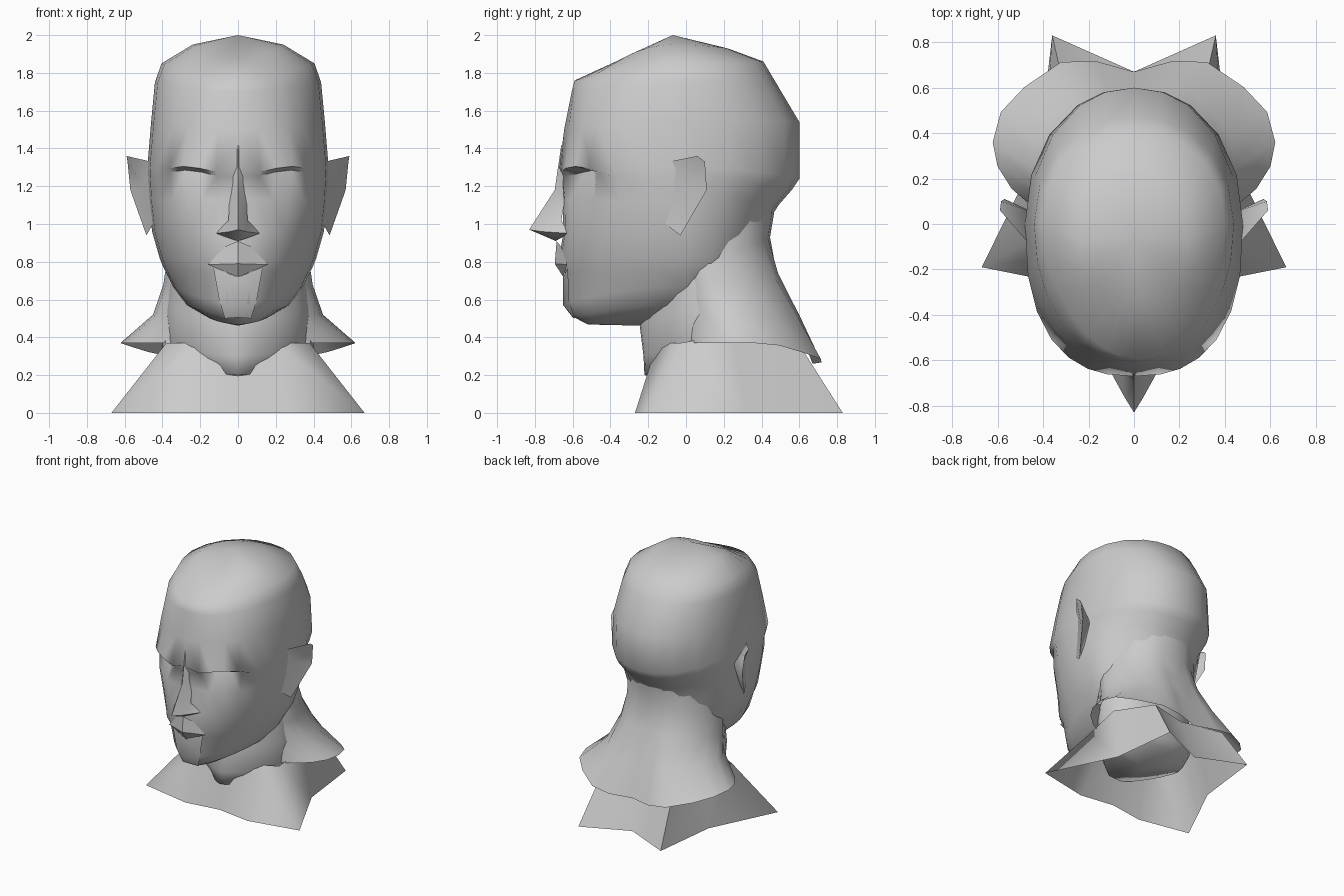
import bpy, bmesh, math

if "Cube" in bpy.data.objects:
    bpy.data.objects.remove(bpy.data.objects["Cube"])

clay = bpy.data.materials.new("grey clay")
clay.diffuse_color = (0.6, 0.6, 0.6, 1)
clay.use_nodes = True
clay.node_tree.nodes["Principled BSDF"].inputs["Base Color"].default_value = clay.diffuse_color

COLS = [0, 10, 20, 32, 45, 60, 75, 90, 110, 130, 150, 165, 180]


def finish(name, verts, faces, mirror=False, angle=50):
    """Make a smooth-shaded object, optionally mirrored across x."""
    me = bpy.data.meshes.new(name)
    me.from_pydata(verts, [], faces)
    bm = bmesh.new()
    bm.from_mesh(me)
    if mirror:
        geom = bm.verts[:] + bm.faces[:]
        new = bmesh.ops.duplicate(bm, geom=geom)["geom"]
        for v in new:
            if isinstance(v, bmesh.types.BMVert):
                v.co.x = -v.co.x
        bmesh.ops.reverse_faces(
            bm, faces=[f for f in new if isinstance(f, bmesh.types.BMFace)])
    bmesh.ops.remove_doubles(bm, verts=bm.verts, dist=0.0005)
    bmesh.ops.recalc_face_normals(bm, faces=bm.faces)
    bm.to_mesh(me)
    bm.free()
    me.materials.append(clay)
    ob = bpy.data.objects.new(name, me)
    bpy.context.collection.objects.link(ob)
    bpy.ops.object.select_all(action='DESELECT')
    ob.select_set(True)
    bpy.context.view_layer.objects.active = ob
    bpy.ops.object.shade_smooth_by_angle(angle=math.radians(angle))
    return ob


def half_ring(row):
    """Half ring, front to back: heights at front/side/back, depths, width."""
    zf, zm, zb, yf, yb, w, yc, n = row
    pts = []
    for a in COLS:
        s = abs(math.sin(math.radians(a)))
        c = math.cos(math.radians(a))
        e = 2 / (n if c > 0 else 2.1)
        x = w * s ** e if 0 < a < 180 else 0
        end, zend = (yf, zf) if c > 0 else (yb, zb)
        pts.append([x, yc + (end - yc) * abs(c) ** e, zm + (zend - zm) * c * c])
    return pts


def loft(name, rows, top=None, bottom=None, tweak=None, angle=80):
    """Skin half rings, with optional end points, and mirror."""
    n = len(COLS)
    rings = [half_ring(r) for r in rows]
    if tweak:
        tweak(rings)
    verts = [p for r in rings for p in r]
    faces = [(i * n + j, i * n + j + 1, (i + 1) * n + j + 1, (i + 1) * n + j)
             for i in range(len(rings) - 1) for j in range(n - 1)]
    for cap, i in ((top, 0), (bottom, len(rings) - 1)):
        if cap:
            verts.append(cap)
            faces += [(len(verts) - 1, i * n + j, i * n + j + 1)
                      for j in range(n - 1)]
    return finish(name, verts, faces, True, angle)


# Skull and jaw, with eye sockets cut back under the brow
def face_shape(rings):
    for col, d, z in ((1, .02, 1.255), (2, .085, 1.275), (3, .08, 1.285), (4, .02, 1.275)):
        rings[5][col][1] += d
        rings[5][col][2] = z
        rings[4][col][2] = z + .02
    for r in rings[6:9]:             # skull narrows towards the nape
        for col in (9, 10, 11):
            r[col][0] *= .9
    rings[3][0][1] -= .015           # forehead ridge


loft("head", [
    (1.87, 1.95, 1.93, -.35, .22, .24, -.07, 2),
    (1.76, 1.85, 1.86, -.59, .41, .405, 0, 1.8),
    (1.70, 1.75, 1.75, -.605, .475, .44, 0, 2.1),
    (1.50, 1.54, 1.54, -.63, .60, .46, 0, 2.35),
    (1.30, 1.30, 1.24, -.67, .60, .48, 0, 2.5),
    (1.25, 1.24, 1.18, -.655, .56, .478, 0, 2.4),
    (1.13, 1.12, 1.10, -.65, .49, .472, 0, 2.3),
    (.95, .96, 1.02, -.65, .44, .455, 0, 2.1),
    (.80, .82, .92, -.675, .40, .415, 0, 2),
    (.74, .77, .86, -.64, .36, .395, 0, 2),
    (.58, .67, .78, -.645, .32, .345, 0, 1.9),
    (.51, .57, .66, -.60, .18, .27, -.1, 1.9),
    (.468, .50, .55, -.52, .05, .15, -.2, 1.9),
], top=(0, -.07, 2.0), bottom=(0, -.25, .462), tweak=face_shape)

# Nose: narrow ridge, pointed tip, wings and underside
finish("nose", [
    (0, -.66, 1.42), (0, -.695, 1.18), (0, -.83, .97), (0, -.69, .91),
    (.09, -.63, 1.33), (.045, -.635, 1.16), (.12, -.62, .95), (.04, -.765, .96),
    (.05, -.70, .94), (.05, -.66, 1.02)],
    [(0, 1, 5, 4), (1, 2, 7), (1, 7, 9, 5), (7, 6, 9), (2, 3, 8, 7),
     (8, 3, 6), (7, 8, 6)], True, 60)

# Lips: upper lip overhanging, tapering down to the chin
finish("upper_lip", [(0, -.685, .91), (0, -.695, .79), (0, -.65, .72),
                     (.16, -.63, .785), (.07, -.66, .88)],
       [(0, 1, 3, 4), (1, 2, 3)], True, 30)
finish("chin", [(0, -.652, .72), (.13, -.625, .765), (.10, -.62, .60),
                (0, -.65, .57), (.07, -.59, .50), (0, -.60, .505)],
       [(0, 1, 2, 3), (3, 2, 4, 5)], True, 40)

# Ears: flared rim, hollow in front and closed behind
rim = [(.46, -.09, 1.33), (.59, .06, 1.36), (.585, .10, 1.33),
       (.57, .11, 1.18), (.485, -.03, .94), (.45, -.11, 1.0)]
finish("ears", rim + [(.505, .01, 1.20), (.44, .05, 1.2)],
       [(i, (i + 1) % 6, k) for i in range(6) for k in (6, 7)], True, 60)

# Throat column
loft("throat", [
    (.60, .80, .80, -.20, .35, .36, .1, 1.8),
    (.46, .55, .55, -.245, .35, .38, .1, 1.7),
    (.30, .36, .30, -.225, .35, .38, .1, 1.6),
    (.20, .25, .25, -.22, .30, .33, .1, 1.4),
], bottom=(0, .1, .16))


# Nape: flares into an open, two-lobed hem
def nape_groove(rings):
    for r, d in zip(rings, (0, 0, .02, .04, .06)):
        r[-1][1] -= d
        r[-3][1] += d * .5


loft("nape", [
    (1.00, 1.08, 1.08, -.10, .47, .34, .1, 2),
    (.85, .85, .93, -.10, .445, .37, .1, 2),
    (.68, .68, .74, -.10, .50, .395, .15, 2),
    (.52, .52, .50, -.08, .62, .45, .25, 2),
    (.37, .37, .26, -.05, .73, .622, .36, 2),
], tweak=nape_groove)

# Bust: open star-shaped base
upper = [(0, -.15, .38), (.20, -.12, .37), (.38, -.03, .37),
         (.40, .25, .42), (.31, .61, .345), (0, .52, .36)]
lower = [(0, -.23, 0), (.27, -.27, 0), (.67, -.19, 0),
         (.42, .32, 0), (.36, .83, 0), (0, .67, 0)]
finish("bust", upper + lower,
       [(i, i + 1, i + 7, i + 6) for i in range(5)], True, 80)
